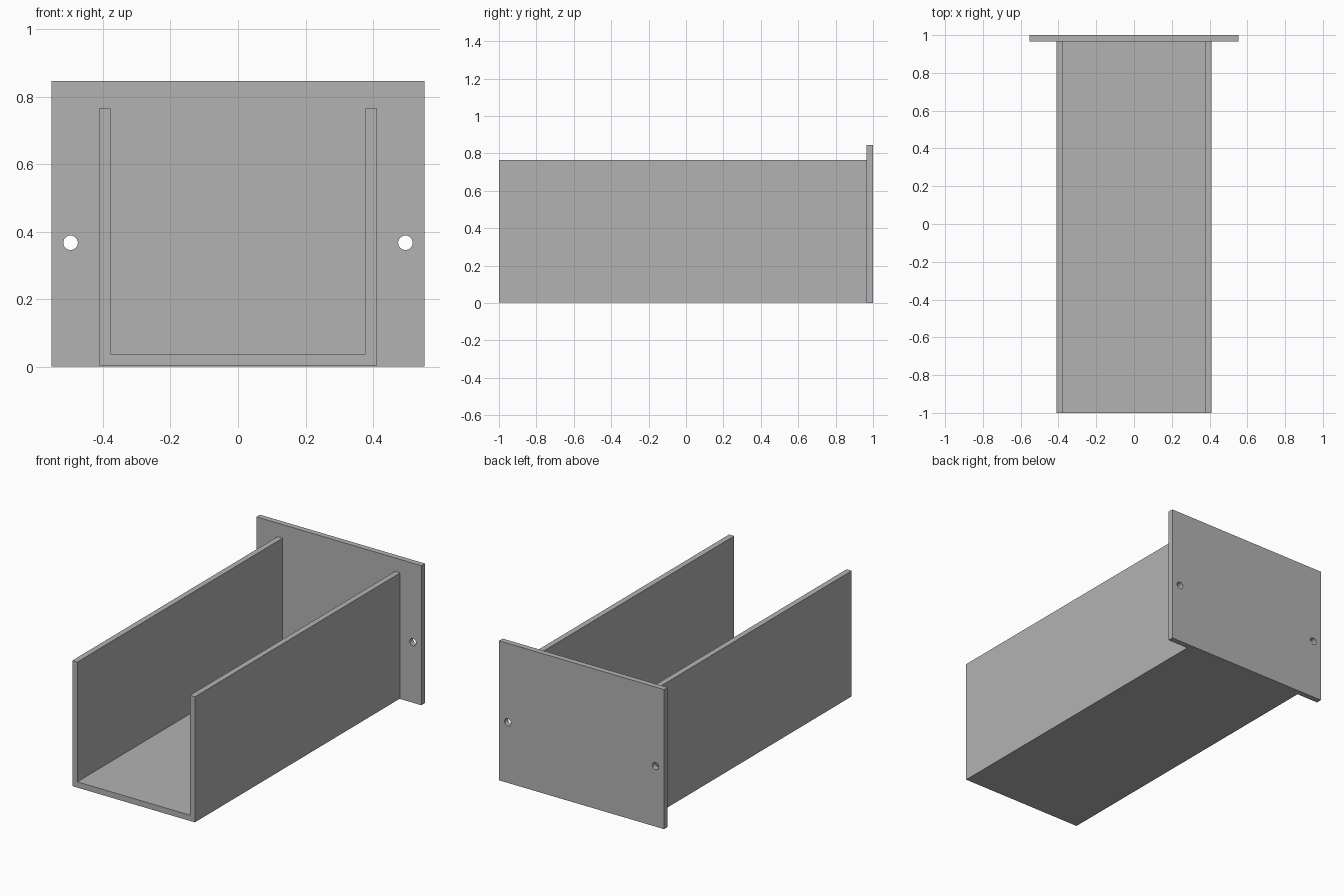
import bpy
import bmesh

cube = bpy.data.objects.get("Cube")
if cube:
    bpy.data.objects.remove(cube, do_unlink=True)

grey = bpy.data.materials.new("plain_grey")
grey.use_nodes = True
grey.diffuse_color = (0.45, 0.45, 0.45, 1)
grey.node_tree.nodes["Principled BSDF"].inputs["Base Color"].default_value = grey.diffuse_color


def extrude_profile(name, points, y0, y1):
    """Solid made by sweeping an x-z outline from y0 to y1."""
    bm = bmesh.new()
    face = bm.faces.new([bm.verts.new((x, y0, z)) for x, z in points])
    swept = bmesh.ops.extrude_face_region(bm, geom=[face])["geom"]
    moved = [g for g in swept if isinstance(g, bmesh.types.BMVert)]
    bmesh.ops.translate(bm, verts=moved, vec=(0, y1 - y0, 0))
    bmesh.ops.recalc_face_normals(bm, faces=bm.faces)
    mesh = bpy.data.meshes.new(name)
    bm.to_mesh(mesh)
    bm.free()
    mesh.materials.append(grey)
    obj = bpy.data.objects.new(name, mesh)
    bpy.context.collection.objects.link(obj)
    return obj


PLATE_FRONT = 0.966
OUTER, INNER = 0.411, 0.377
BOTTOM, FLOOR, RIM = 0.003, 0.038, 0.764

# Open U-shaped channel: floor and two side walls
half = [(INNER, FLOOR), (INNER, RIM), (OUTER, RIM), (OUTER, BOTTOM)]
mirrored = [(-x, z) for x, z in reversed(half)]
extrude_profile("channel", half + mirrored, -1, PLATE_FRONT)

# Back plate, wider and taller than the channel
W, H = 0.553, 0.846
plate = extrude_profile("back_plate", [(-W, 0), (W, 0), (W, H), (-W, H)], PLATE_FRONT, 1)

# Screw hole on each side of the plate
for side in (-1, 1):
    bpy.ops.mesh.primitive_cylinder_add(
        vertices=32, radius=0.0215, depth=0.2,
        location=(side * 0.496, 0.98, 0.367), rotation=(1.5708, 0, 0))
    cutter = bpy.context.object
    cutter.name = "hole_cutter"
    cutter.hide_render = True
    cutter.data.materials.append(grey)
    bpy.context.view_layer.objects.active = plate
    cut = plate.modifiers.new("screw_hole", 'BOOLEAN')
    cut.operation = 'DIFFERENCE'
    cut.solver = 'EXACT'
    cut.object = cutter
    bpy.ops.object.modifier_apply(modifier=cut.name)
    bpy.data.objects.remove(cutter, do_unlink=True)

# Smooth hole walls, sharp plate edges
bpy.ops.object.select_all(action='DESELECT')
plate.select_set(True)
bpy.context.view_layer.objects.active = plate
bpy.ops.object.shade_smooth_by_angle()
